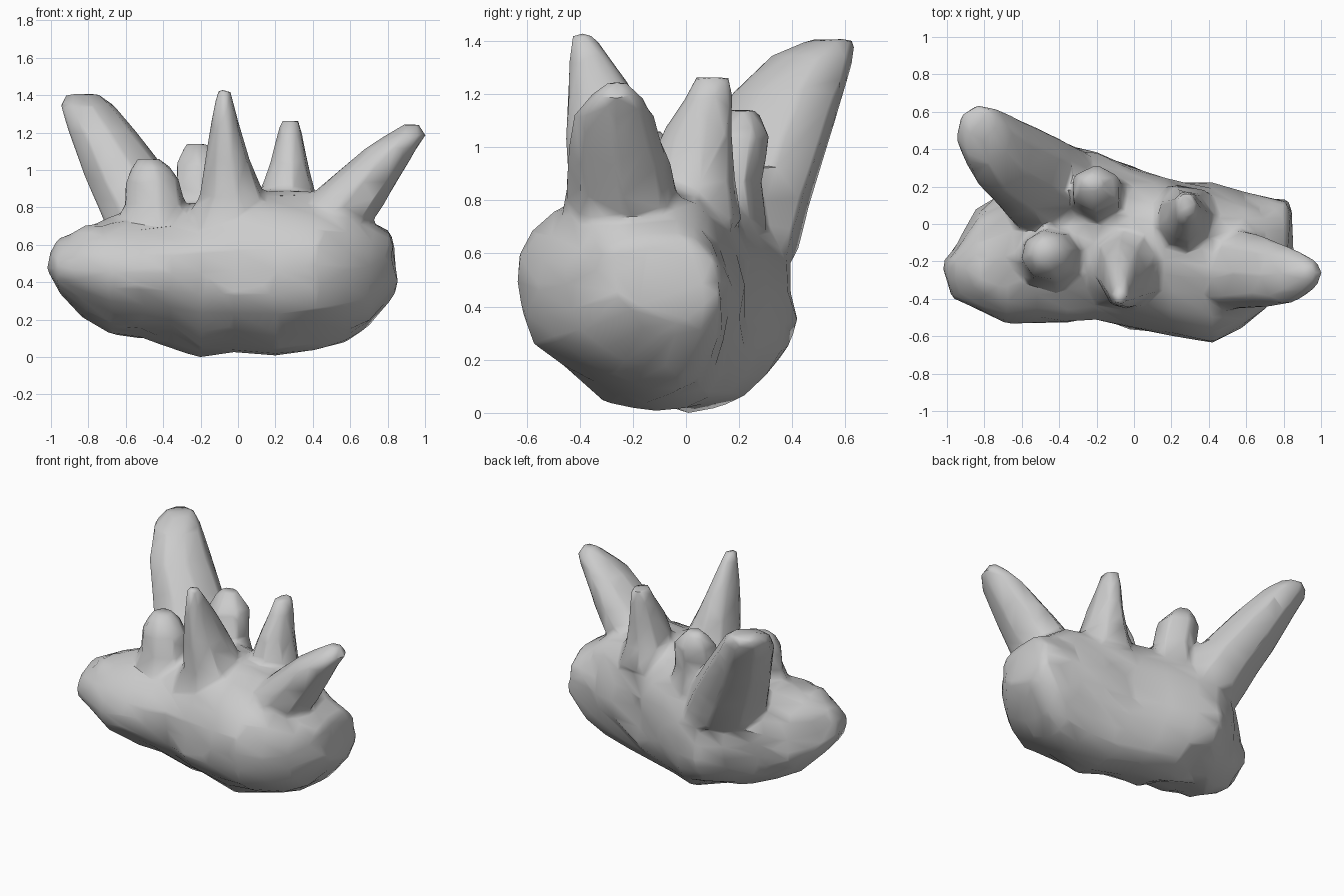
import bpy, bmesh, math, random
from mathutils import Vector, noise

if "Cube" in bpy.data.objects:
    bpy.data.objects.remove(bpy.data.objects["Cube"])

random.seed(4)
parts = []


def spow(v, p):
    return math.copysign(abs(v) ** p, v)


def loft(name, rings, rough=0.0):
    """Skin a stack of closed rings and cap both ends."""
    bm = bmesh.new()
    loops = [[bm.verts.new(p) for p in ring] for ring in rings]
    n = len(loops[0])
    for a, b in zip(loops, loops[1:]):
        for i in range(n):
            j = (i + 1) % n
            bm.faces.new((a[i], a[j], b[j], b[i]))
    bm.faces.new(loops[0][::-1])
    bm.faces.new(loops[-1])
    bmesh.ops.recalc_face_normals(bm, faces=bm.faces)
    if rough:
        bm.normal_update()
        for v in bm.verts:
            d = noise.noise(v.co * 5.5) + 0.7 * noise.noise(v.co * 10)
            v.co += v.normal * (rough * d)
            v.co.z = max(v.co.z, 0.0)
    me = bpy.data.meshes.new(name)
    bm.to_mesh(me)
    bm.free()
    ob = bpy.data.objects.new(name, me)
    bpy.context.collection.objects.link(ob)
    parts.append(ob)
    return ob


# Rock body: x, y min, y max, z min, z max
body = [(-1.0, -0.32, -0.22, 0.47, 0.56), (-0.95, -0.38, -0.13, 0.34, 0.62),
        (-0.83, -0.47, 0.07, 0.21, 0.70), (-0.68, -0.53, 0.18, 0.13, 0.74),
        (-0.52, -0.53, 0.34, 0.11, 0.78), (-0.36, -0.53, 0.42, 0.06, 0.81),
        (-0.20, -0.51, 0.39, 0.01, 0.85), (-0.02, -0.57, 0.31, 0.01, 0.88),
        (0.20, -0.60, 0.24, 0.0, 0.89), (0.42, -0.65, 0.20, 0.05, 0.88),
        (0.58, -0.56, 0.165, 0.085, 0.83), (0.70, -0.45, 0.15, 0.16, 0.75),
        (0.81, -0.36, 0.12, 0.29, 0.68), (0.84, -0.28, 0.07, 0.35, 0.62)]
N = 24
rings = []
for x, y0, y1, z0, z1 in body:
    ring = []
    for i in range(N):
        t = 2 * math.pi * i / N
        c, s = math.cos(t), math.sin(t)
        # rounder pointed front, squarer upper back, keel set towards the back
        p = 1.25 if c < 0 else (0.72 if s > 0 else 0.97)
        shift = 0.07 * max(-s, 0) ** 2
        ring.append(Vector((x, (y0 + y1) / 2 + (y1 - y0) / 2 * spow(c, p) + shift,
                            (z0 + z1) / 2 + 0.02 * (1 - s * s)
                            + (z1 - z0) / 2 * spow(s, 0.98))))
    rings.append(ring)
loft("rock_body", rings, 0.035)


def crystal(name, sections, sides=8, turn=0.2):
    """Crystal from horizontal sections: x min, x max, y min, y max, z."""
    out = []
    for x0, x1, y0, y1, z in sections:
        out.append([Vector(((x0 + x1) / 2 + (x1 - x0) / 2 * math.cos(t),
                            (y0 + y1) / 2 + (y1 - y0) / 2 * math.sin(t), z))
                    for t in (turn + 2 * math.pi * i / sides for i in range(sides))])
    loft(name, out)


# Six crystals growing out of the top
crystal("left_large_crystal", [
    (-0.66, -0.10, -0.16, 0.42, 0.58), (-0.76, -0.24, -0.04, 0.48, 0.82),
    (-0.83, -0.36, 0.06, 0.53, 0.98), (-0.91, -0.54, 0.17, 0.60, 1.21),
    (-0.955, -0.66, 0.32, 0.64, 1.35), (-0.92, -0.74, 0.47, 0.635, 1.41)])
crystal("right_large_crystal", [
    (0.08, 0.64, -0.50, 0.04, 0.62), (0.30, 0.77, -0.46, -0.02, 0.80),
    (0.48, 0.86, -0.45, -0.06, 0.95), (0.68, 0.96, -0.43, -0.12, 1.12),
    (0.79, 1.01, -0.37, -0.16, 1.19), (0.89, 0.97, -0.30, -0.22, 1.25)], 8, 0)
crystal("centre_crystal", [
    (-0.34, 0.26, -0.48, 0.10, 0.66), (-0.21, 0.15, -0.45, -0.02, 0.86),
    (-0.18, 0.07, -0.46, -0.10, 1.05), (-0.15, 0.01, -0.45, -0.21, 1.24),
    (-0.11, -0.04, -0.435, -0.35, 1.43)])
crystal("back_right_crystal", [
    (0.02, 0.50, -0.24, 0.22, 0.72), (0.11, 0.42, -0.15, 0.19, 0.87),
    (0.17, 0.375, -0.10, 0.18, 1.05), (0.21, 0.345, 0.0, 0.18, 1.20),
    (0.23, 0.33, 0.03, 0.17, 1.27)])
crystal("back_middle_crystal", [
    (-0.40, 0.02, -0.04, 0.31, 0.68), (-0.34, -0.05, 0.02, 0.29, 0.88),
    (-0.345, -0.06, 0.06, 0.32, 1.04), (-0.31, -0.13, 0.13, 0.29, 1.11),
    (-0.28, -0.16, 0.17, 0.26, 1.145)], 6, 0.5)
crystal("front_left_crystal", [
    (-0.68, -0.22, -0.38, 0.02, 0.66), (-0.61, -0.28, -0.32, -0.02, 0.82),
    (-0.605, -0.31, -0.30, -0.03, 0.95), (-0.57, -0.36, -0.26, -0.05, 1.02),
    (-0.54, -0.42, -0.20, -0.09, 1.065)])

# Low lumps bridging the crystals and the rock
lumps = [(-0.74, -0.24, 0.60, 0.18, 0.18, 0.12), (-0.54, -0.36, 0.44, 0.19, 0.14, 0.16),
         (0.67, -0.05, 0.55, 0.16, 0.18, 0.17)]
for x, y, z, rx, ry, rz in lumps:
    bpy.ops.mesh.primitive_ico_sphere_add(subdivisions=2, radius=1)
    ob = bpy.context.object
    for v in ob.data.vertices:
        k = random.uniform(0.94, 1.06)
        v.co = Vector((x + rx * v.co.x * k, y + ry * v.co.y * k, z + rz * v.co.z * k))
    parts.append(ob)

# Fuse everything into one rock with soft joins and low-poly facets
bpy.ops.object.select_all(action='DESELECT')
for ob in parts:
    ob.select_set(True)
rock = parts[0]
bpy.context.view_layer.objects.active = rock
bpy.ops.object.join()
rock.name = "crystal_rock"
m = rock.modifiers.new("fuse", 'REMESH')
m.mode = 'VOXEL'
m.voxel_size = 0.02
m = rock.modifiers.new("soften", 'SMOOTH')
m.factor = 0.5
m.iterations = 4
m = rock.modifiers.new("facets", 'DECIMATE')
m.ratio = 0.035
for mod in list(rock.modifiers):
    bpy.ops.object.modifier_apply(modifier=mod.name)

# Rest the rock on the ground
low = min(v.co.z for v in rock.data.vertices)
for v in rock.data.vertices:
    v.co.z -= low
bpy.ops.object.shade_smooth_by_angle(angle=math.radians(50))
